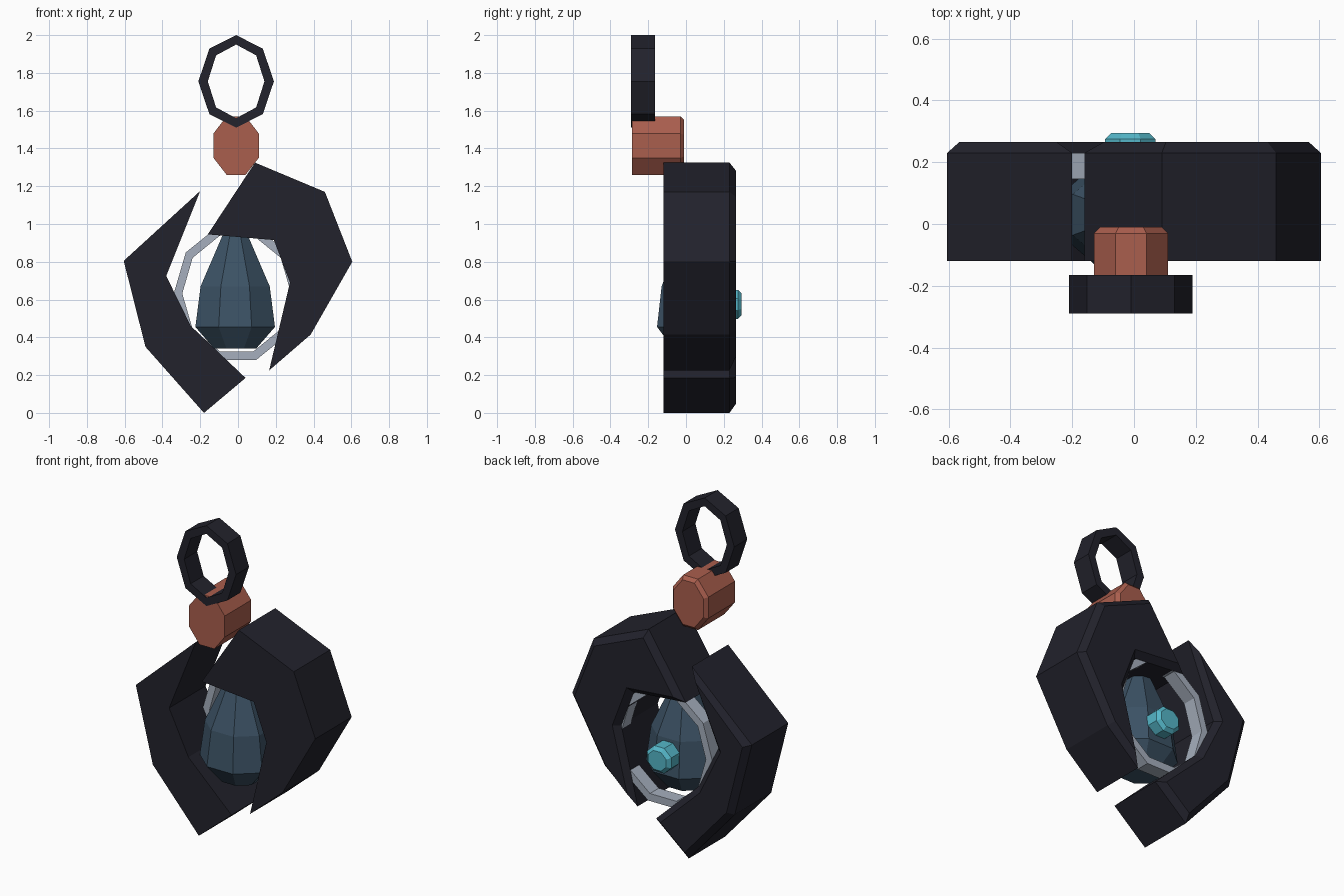
import bpy, bmesh, math
from mathutils import Vector

cube = bpy.data.objects.get("Cube")
if cube:
    bpy.data.objects.remove(cube, do_unlink=True)


def material(name, rgb):
    m = bpy.data.materials.new(name)
    m.use_nodes = True
    m.diffuse_color = (*rgb, 1)
    m.node_tree.nodes["Principled BSDF"].inputs["Base Color"].default_value = (*rgb, 1)
    return m


navy = material("dark navy", (0.016, 0.016, 0.025))
copper = material("copper", (0.40, 0.112, 0.075))
slate = material("slate blue", (0.045, 0.085, 0.13))
silver = material("silver", (0.38, 0.43, 0.51))
teal = material("teal", (0.09, 0.47, 0.58))


def finish(name, bm, mat):
    bmesh.ops.recalc_face_normals(bm, faces=bm.faces)
    mesh = bpy.data.meshes.new(name)
    bm.to_mesh(mesh)
    bm.free()
    mesh.materials.append(mat)
    obj = bpy.data.objects.new(name, mesh)
    bpy.context.collection.objects.link(obj)


def oval(cx, cz, rx, rz, sides, turn=0.0):
    """Counter-clockwise polygon in the xz plane; turn is in fractions of a side."""
    angles = [math.tau * (i + turn) / sides for i in range(sides)]
    return [(cx + rx * math.cos(a), cz + rz * math.sin(a)) for a in angles]


def inset(points, dist):
    """Move every edge of a counter-clockwise outline inward, limiting sharp corners."""
    pts = [Vector(p) for p in points]
    out = []
    for i, p in enumerate(pts):
        a = (p - pts[i - 1]).normalized()
        b = (pts[(i + 1) % len(pts)] - p).normalized()
        na, nb = Vector((-a.y, a.x)), Vector((-b.y, b.x))
        move = (na + nb) * dist / max(0.05, 1 + na.dot(nb))
        if move.length > 2.5 * dist:
            move *= 2.5 * dist / move.length
        out.append(p + move)
    return out


def add_loop(bm, points, y):
    return [bm.verts.new((p[0], y, p[1])) for p in points]


def bridge(bm, a, b):
    n = len(a)
    for i in range(n):
        j = (i + 1) % n
        bm.faces.new((a[i], a[j], b[j], b[i]))


def prism(name, points, front, back, chamfer, mat):
    """Extruded outline with its rear rim chamfered."""
    bm = bmesh.new()
    loops = [add_loop(bm, points, front),
             add_loop(bm, points, back - chamfer),
             add_loop(bm, inset(points, chamfer), back)]
    bridge(bm, loops[0], loops[1])
    bridge(bm, loops[1], loops[2])
    bm.faces.new(loops[0])
    bm.faces.new(loops[2])
    finish(name, bm, mat)


def band(name, outer, inner, front, back, mat):
    """Flat-sided ring."""
    bm = bmesh.new()
    loops = [add_loop(bm, p, y) for p, y in
             ((outer, front), (outer, back), (inner, back), (inner, front))]
    for i in range(4):
        bridge(bm, loops[i], loops[(i + 1) % 4])
    finish(name, bm, mat)


# Two interlocking claws
right_outline = [(-0.20, 1.175), (-0.605, 0.805), (-0.49, 0.35), (-0.18, 0.0),
                 (0.04, 0.185), (-0.25, 0.46), (-0.38, 0.725)]
left_outline = [(0.09, 1.325), (-0.16, 0.945), (0.19, 0.915), (0.275, 0.69),
                (0.165, 0.225), (0.385, 0.415), (0.605, 0.80), (0.46, 1.17)]
prism("right_claw", right_outline, -0.12, 0.265, 0.035, navy)
prism("left_claw", left_outline, -0.12, 0.265, 0.035, navy)

# Hanging loop and its connector
band("hanging_loop", oval(-0.01, 1.755, 0.20, 0.245, 8),
     oval(-0.01, 1.755, 0.15, 0.195, 8), -0.29, -0.165, navy)
prism("connector", oval(-0.01, 1.415, 0.13, 0.168, 8, 0.5), -0.285, -0.01, 0.02, copper)

# Thin ring behind the core
band("inner_ring", oval(-0.007, 0.632, 0.333, 0.37, 10),
     oval(-0.007, 0.632, 0.288, 0.322, 10), 0.145, 0.23, silver)

# Rear stud
prism("rear_stud", oval(-0.012, 0.575, 0.088, 0.083, 8, 0.5), 0.13, 0.295, 0.02, teal)

# Pear-shaped core, turned about the vertical axis
bm = bmesh.new()
rings = []
for radius, z in ((0.12, 0.34), (0.228, 0.455), (0.198, 0.67), (0.07, 0.945), (0.04, 0.99)):
    rings.append([bm.verts.new((x, y, z))
                  for x, y in oval(-0.015, 0.03, radius, radius * 0.87, 8, 0.5)])
for lower, upper in zip(rings, rings[1:]):
    bridge(bm, lower, upper)
bm.faces.new(rings[0])
bm.faces.new(rings[-1])
finish("core", bm, slate)
